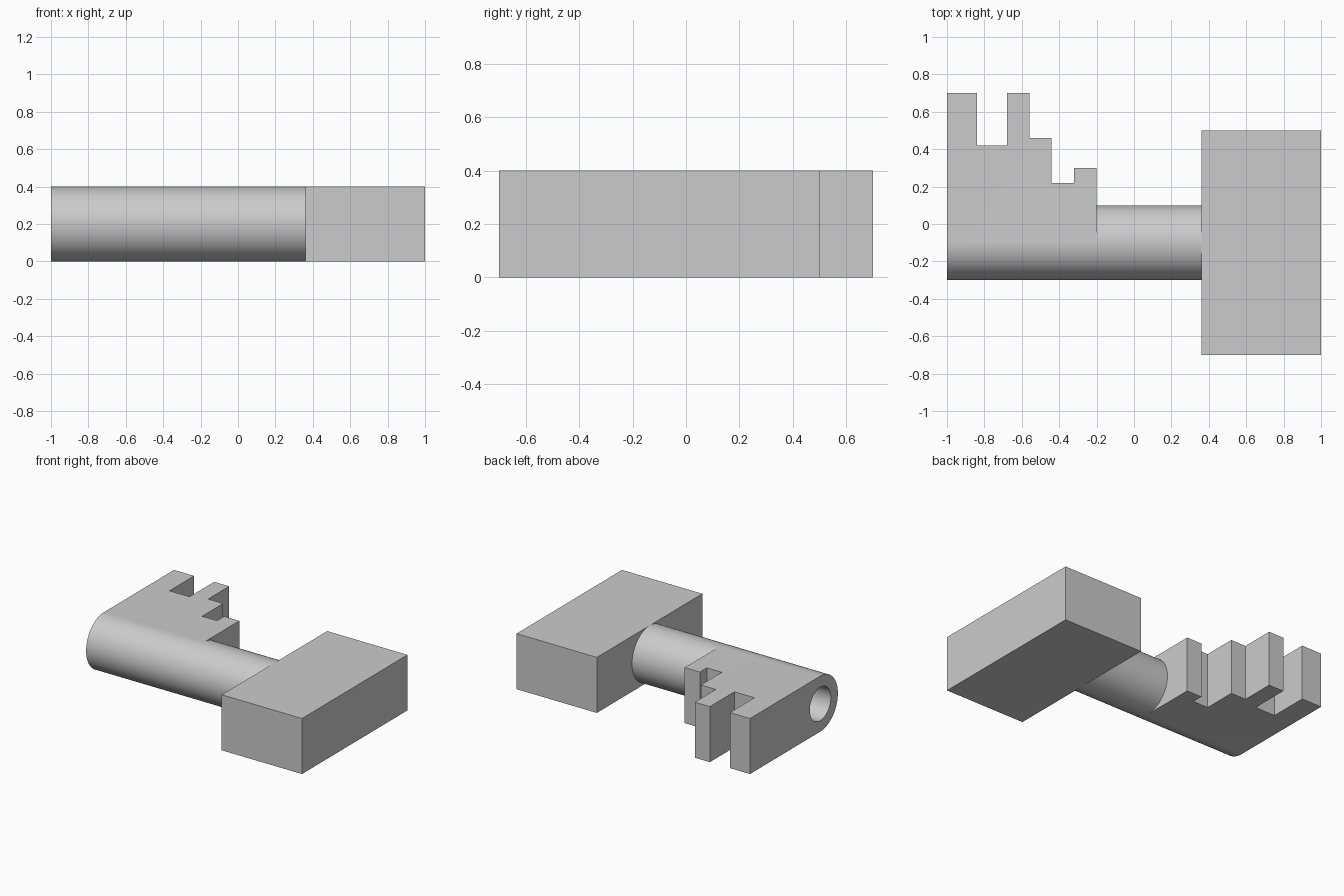
import bpy
import bmesh
import math
from mathutils import Matrix

cube = bpy.data.objects.get("Cube")
if cube:
    bpy.data.objects.remove(cube, do_unlink=True)

HEIGHT = 0.4
AXIS_Y, AXIS_Z = -0.1, 0.2

grey = bpy.data.materials.new("plain grey")
grey.use_nodes = True
grey.diffuse_color = (0.6, 0.6, 0.6, 1)
grey.node_tree.nodes["Principled BSDF"].inputs["Base Color"].default_value = (0.6, 0.6, 0.6, 1)


def make_object(name, bm):
    bmesh.ops.recalc_face_normals(bm, faces=bm.faces)
    mesh = bpy.data.meshes.new(name)
    bm.to_mesh(mesh)
    bm.free()
    mesh.materials.append(grey)
    obj = bpy.data.objects.new(name, mesh)
    bpy.context.collection.objects.link(obj)
    return obj


def prism(name, outline):
    """Raise a flat outline to the full height."""
    bm = bmesh.new()
    face = bm.faces.new([bm.verts.new((x, y, 0)) for x, y in outline])
    top = bmesh.ops.extrude_face_region(bm, geom=[face])["geom"]
    bmesh.ops.translate(bm, vec=(0, 0, HEIGHT),
                        verts=[v for v in top if isinstance(v, bmesh.types.BMVert)])
    return make_object(name, bm)


def rod(name, x0, x1, radius):
    """Round bar along x on the shaft axis."""
    bm = bmesh.new()
    place = Matrix.Translation(((x0 + x1) / 2, AXIS_Y, AXIS_Z)) @ Matrix.Rotation(math.pi / 2, 4, "Y")
    bmesh.ops.create_cone(bm, cap_ends=True, segments=96, radius1=radius,
                          radius2=radius, depth=x1 - x0, matrix=place)
    return make_object(name, bm)


def combine(target, other, operation):
    """Apply a boolean and discard the helper."""
    mod = target.modifiers.new(operation.title(), "BOOLEAN")
    mod.operation = operation
    mod.solver = "EXACT"
    mod.object = other
    bpy.ops.object.select_all(action="DESELECT")
    bpy.context.view_layer.objects.active = target
    target.select_set(True)
    bpy.ops.object.modifier_apply(modifier=mod.name)
    bpy.data.objects.remove(other, do_unlink=True)


# Handle block
prism("handle_block", [(0.36, -0.7), (1, -0.7), (1, 0.5), (0.36, 0.5)])

# Round shaft joined to the stepped bit
shaft = rod("shaft_and_bit", -1, 0.36, HEIGHT / 2)
steps = [(-0.84, 0.7), (-0.68, 0.42), (-0.56, 0.7), (-0.44, 0.46), (-0.32, 0.22), (-0.2, 0.3)]
outline = [(-1, AXIS_Y)]
x = -1
for x_end, y in steps:
    outline += [(x, y), (x_end, y)]
    x = x_end
outline.append((x, AXIS_Y))
combine(shaft, prism("toothed_bit", outline), "UNION")

# Bore along the shaft
combine(shaft, rod("bore", -1.1, 0.4, 0.12), "DIFFERENCE")

bpy.ops.object.select_all(action="DESELECT")
shaft.select_set(True)
bpy.context.view_layer.objects.active = shaft
bpy.ops.object.shade_smooth_by_angle(angle=math.radians(30))
